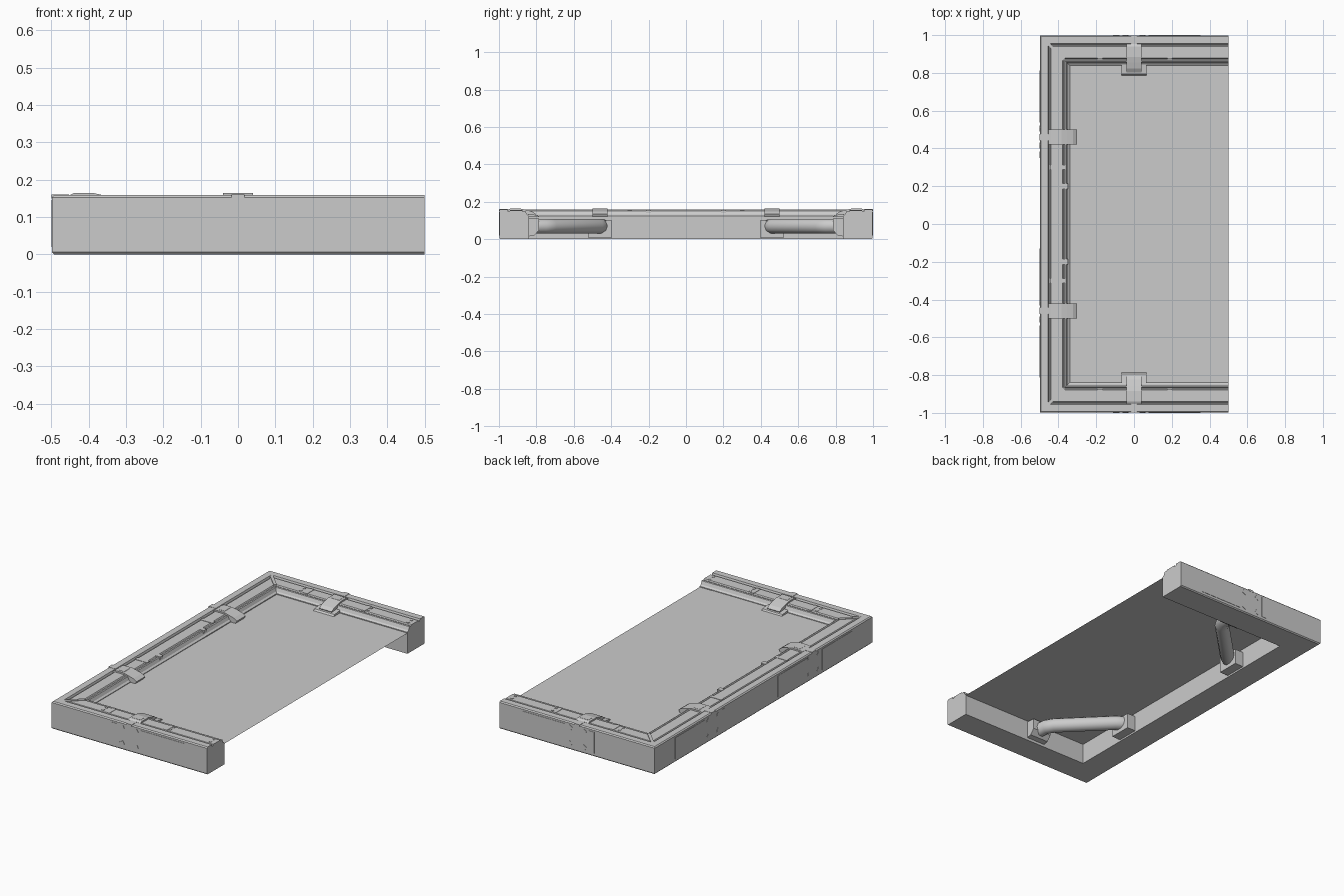
import bpy, bmesh, math

if "Cube" in bpy.data.objects:
    bpy.data.objects.remove(bpy.data.objects["Cube"])

# Wall frame: s runs along a wall, d is the depth inward from the outer face
def place(side, s, d, z):
    if side == "front":
        return (s, -1 + d, z)
    if side == "rear":
        return (s, 1 - d, z)
    return (-0.5 + d, s, z)

def make(name, verts, faces):
    bm = bmesh.new()
    vs = [bm.verts.new(v) for v in verts]
    for f in faces:
        bm.faces.new([vs[i] for i in f])
    bmesh.ops.recalc_face_normals(bm, faces=bm.faces)
    me = bpy.data.meshes.new(name)
    bm.to_mesh(me)
    bm.free()
    ob = bpy.data.objects.new(name, me)
    bpy.context.collection.objects.link(ob)
    return ob

def loft(name, rings):
    n = len(rings[0])
    verts = [v for r in rings for v in r]
    faces = [tuple(range(n)), tuple((len(rings) - 1) * n + i for i in range(n))]
    for k in range(len(rings) - 1):
        for i in range(n):
            j = (i + 1) % n
            faces.append((k * n + i, k * n + j, (k + 1) * n + j, (k + 1) * n + i))
    return make(name, verts, faces)

# Profile in (d, z) extruded along the wall
def prism(name, side, prof, s0, s1):
    return loft(name, [[place(side, s, d, z) for d, z in prof] for s in (s0, s1)])

def block(name, side, s0, s1, d0, d1, z0, z1):
    return prism(name, side, [(d0, z0), (d1, z0), (d1, z1), (d0, z1)], s0, s1)

# Main wall: one profile swept round three sides with mitred corners
wall = [(0.008, 0), (0.002, 0.006), (0.002, 0.153), (0.008, 0.159), (0.045, 0.159),
        (0.049, 0.147), (0.056, 0.147), (0.060, 0.155), (0.122, 0.155), (0.126, 0.149),
        (0.132, 0.149), (0.136, 0.153), (0.142, 0.150), (0.150, 0.132), (0.160, 0.125),
        (0.160, 0)]
loft("frame_wall", [
    [(0.5, -1 + d, z) for d, z in wall],
    [(-0.5 + d, -1 + d, z) for d, z in wall],
    [(-0.5 + d, 1 - d, z) for d, z in wall],
    [(0.5, 1 - d, z) for d, z in wall]])

# Floor sheets
def sheet(name, x0, x1, y0, y1, z):
    make(name, [(x0, y0, z), (x1, y0, z), (x1, y1, z), (x0, y1, z)], [(0, 1, 2, 3)])

sheet("floor", -0.35, 0.5, -0.85, 0.85, 0.12)
sheet("floor_panel", -0.345, 0.42, -0.845, 0.16, 0.1215)

# Mitre strips across the two rear corners
for m in (-1, 1):
    w = 0.006
    top = [(-0.485, 0.985), (-0.37, 0.87)]
    lo = []
    for z in (0.15, 0.1585):
        lo.append([(top[0][0] - w, m * (top[0][1] - w), z), (top[0][0] + w, m * (top[0][1] + w), z),
                   (top[1][0] + w, m * (top[1][1] + w), z), (top[1][0] - w, m * (top[1][1] - w), z)])
    loft("corner_mitre_strip", lo)

# Stations: clip on the rail, outer face panels, bolts and tube socket
clip = [(0.048, 0.14), (0.048, 0.158), (0.060, 0.164), (0.115, 0.164), (0.145, 0.157),
        (0.178, 0.148), (0.198, 0.135), (0.190, 0.12), (0.15, 0.12)]
lip = [(0.155, 0.12), (0.215, 0.12), (0.207, 0.129), (0.155, 0.135)]
for side, c, m in [("front", 0, 1), ("rear", 0, 1), ("left", 0.46, 1), ("left", -0.46, -1)]:
    prism("rail_clip", side, clip, c - 0.04, c + 0.04)
    prism("clip_jaw", side, [(0.07, 0.15), (0.07, 0.165), (0.11, 0.165), (0.125, 0.15)],
          c - 0.026, c + 0.026)
    if side != "left":
        prism("clip_base", side, lip, c - 0.065, c + 0.065)
    block("rim_strap", side, c - 0.017, c + 0.017, 0.001, 0.047, 0.15, 0.1605)
    block("wall_slot", side, *sorted((c - m * 0.11, c - m * 0.077)), 0, 0.01, 0.02, 0.143)
    block("wall_panel", side, *sorted((c + m * 0.078, c + m * 0.352)), 0, 0.01, 0.02, 0.143)
    for bs in (-0.045, 0.045):
        for bz in (0.037, 0.129):
            a0 = math.radians(45 + 30)
            ring = [(c + bs + 0.017 * math.cos(a0 + k * math.pi / 2),
                     bz + 0.017 * math.sin(a0 + k * math.pi / 2)) for k in range(4)]
            loft("wall_bolt", [[place(side, s, d, z) for s, z in ring] for d in (0, 0.01)])
block("wall_panel", "left", -0.40, -0.13, 0, 0.01, 0.02, 0.143)

# Rail trim: cross bands, studs and small inner tabs
for side in ("front", "rear"):
    for s in (-0.18, 0.19):
        block("rail_band", side, s - 0.012, s + 0.012, 0.06, 0.126, 0.15, 0.157)
    for s in (-0.22, 0.21, 0.47):
        for d in (0.078, 0.11):
            block("rail_stud", side, s - 0.006, s + 0.006, d - 0.006, d + 0.006, 0.15, 0.157)
for s in (-0.3, 0.3):
    block("rail_band", "left", s - 0.012, s + 0.012, 0.056, 0.135, 0.148, 0.157)
for s in (-0.2, 0.2):
    block("inner_tab", "left", s - 0.014, s + 0.014, 0.12, 0.15, 0.14, 0.157)

# Diagonal tubes and their sockets beneath the floor
for m in (-1, 1):
    side = "rear" if m > 0 else "front"
    cu = bpy.data.curves.new("corner_tube", "CURVE")
    cu.dimensions = "3D"
    cu.bevel_depth = 0.04
    cu.bevel_resolution = 3
    cu.use_fill_caps = True
    path = [(-0.35, 0.45), (-0.31, 0.45), (-0.27, 0.475), (-0.03, 0.715), (-0.005, 0.755), (0, 0.85)]
    sp = cu.splines.new("POLY")
    sp.points.add(len(path) - 1)
    for p, (x, y) in zip(sp.points, path):
        p.co = (x, m * y, 0.07, 1)
    sp.use_smooth = True
    tube = bpy.data.objects.new("corner_tube", cu)
    bpy.context.collection.objects.link(tube)
    block("tube_socket", "left", *sorted((m * 0.395, m * 0.525)), 0.155, 0.215, 0.01, 0.10)
    prism("tube_socket", side, [(0.155, 0.015), (0.19, 0.02), (0.215, 0.05), (0.215, 0.11),
                                (0.155, 0.115)], -0.06, 0.06)
